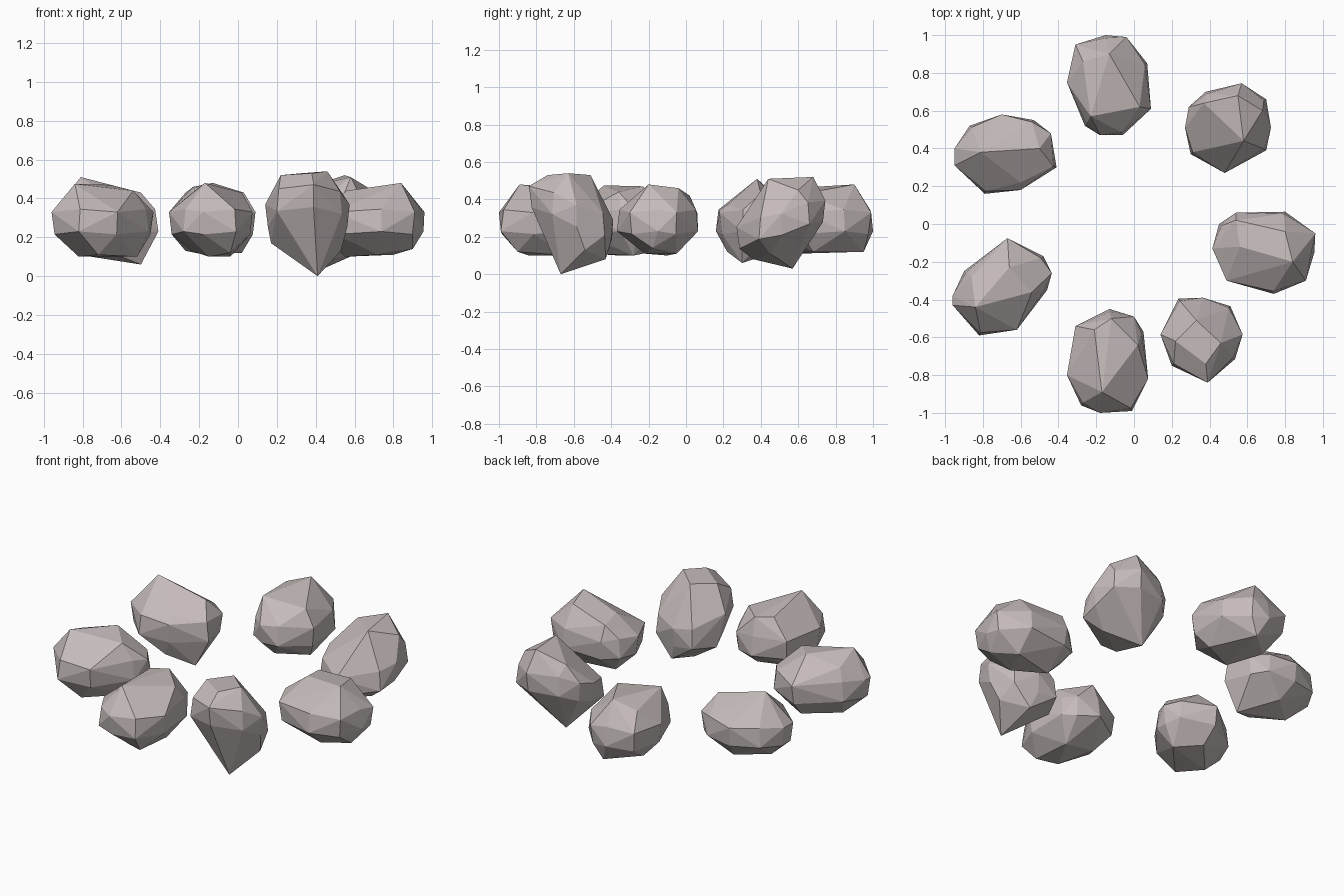
import bpy, bmesh

# One warm grey for every stone
stone = bpy.data.materials.new("warm grey stone")
stone.diffuse_color = (0.56, 0.50, 0.495, 1)


def rock(name, outline, crown, base, mid=0.28, swing=0.05, tilt=0.0):
    """Faceted boulder: hull of a plan outline (corners zigzag about mid height,
    each with a slightly inset partner), crown corners on top and base corners below.
    tilt raises the outline towards +y."""
    bm = bmesh.new()
    cx = sum(p[0] for p in outline) / len(outline)
    cy = sum(p[1] for p in outline) / len(outline)
    for i, (x, y) in enumerate(outline):
        z = mid + tilt * (y - cy)
        dz = swing if i % 2 == 0 else -swing
        bm.verts.new((x, y, z + dz))
        bm.verts.new((cx + (x - cx) * .94, cy + (y - cy) * .94, z - dz * 1.3))
    for p in crown + base:
        bm.verts.new(p)
    res = bmesh.ops.convex_hull(bm, input=bm.verts[:])
    loose = {g for g in res["geom_interior"] + res["geom_unused"]
             if isinstance(g, bmesh.types.BMVert)}
    bmesh.ops.delete(bm, geom=list(loose), context='VERTS')
    # Merge nearly flat neighbours into broad facets
    bmesh.ops.dissolve_limit(bm, angle_limit=0.12, verts=bm.verts[:], edges=bm.edges[:])
    bmesh.ops.recalc_face_normals(bm, faces=bm.faces[:])
    me = bpy.data.meshes.new(name)
    bm.to_mesh(me)
    bm.free()
    me.materials.append(stone)
    ob = bpy.data.objects.new(name, me)
    bpy.context.collection.objects.link(ob)


# Ring of seven stones, clockwise from the left
rock("rock_left_back",
     [(-.95, .40), (-.87, .52), (-.70, .58), (-.53, .55), (-.44, .48),
      (-.41, .30), (-.60, .18), (-.79, .16), (-.95, .31)],
     [(-.81, .38, .51), (-.50, .40, .43), (-.60, .22, .37)],
     [(-.50, .30, .06), (-.82, .34, .11), (-.66, .48, .12), (-.65, .22, .12)])

rock("rock_back",
     [(-.31, .95), (-.15, 1.0), (-.04, .99), (.07, .85), (.09, .61),
      (-.06, .47), (-.18, .47), (-.26, .52), (-.355, .75)],
     [(-.13, .90, .48), (.03, .62, .43), (-.23, .57, .46), (-.27, .86, .43)],
     [(-.17, .60, .11), (.02, .68, .12), (-.10, .95, .12), (-.27, .80, .13)])

rock("rock_right_back",
     [(.29, .62), (.38, .70), (.57, .745), (.70, .66), (.725, .51),
      (.70, .39), (.48, .27), (.30, .37), (.27, .51)],
     [(.55, .68, .52), (.58, .44, .51), (.37, .64, .46), (.68, .6, .45)],
     [(.42, .57, .03), (.43, .36, .08), (.60, .45, .11)],
     tilt=.3)

rock("rock_right",
     [(.415, -.13), (.45, 0), (.54, .06), (.80, .065), (.96, -.05),
      (.955, -.15), (.91, -.30), (.74, -.37), (.49, -.30)],
     [(.84, -.20, .48), (.56, -.12, .44), (.80, -.04, .46), (.54, .02, .42)],
     [(.55, -.10, .10), (.80, -.05, .11), (.72, -.22, .11), (.90, -.18, .14)])

rock("rock_right_front",
     [(.14, -.585), (.235, -.395), (.365, -.39), (.51, -.435), (.575, -.585),
      (.535, -.715), (.39, -.84), (.20, -.75)],
     [(.33, -.51, .53), (.46, -.63, .54), (.22, -.62, .52), (.38, -.74, .53)],
     [(.41, -.67, 0), (.17, -.54, .17), (.40, -.43, .08), (.53, -.54, .13)],
     mid=.32, tilt=-.4)

rock("rock_front",
     [(-.31, -.54), (-.13, -.45), (0, -.49), (.05, -.57), (.075, -.82),
      (-.01, -.99), (-.18, -1.0), (-.28, -.96), (-.355, -.80)],
     [(-.17, -.89, .48), (.02, -.64, .43), (-.21, -.56, .45), (-.12, -.50, .45)],
     [(-.15, -.84, .10), (-.04, -.64, .10), (-.24, -.64, .13), (-.04, -.90, .12)])

rock("rock_left_front",
     [(-.96, -.38), (-.90, -.25), (-.67, -.075), (-.48, -.17), (-.435, -.26),
      (-.46, -.35), (-.62, -.56), (-.82, -.59), (-.96, -.43)],
     [(-.84, -.44, .475), (-.66, -.23, .47), (-.54, -.36, .44), (-.86, -.28, .42)],
     [(-.52, -.28, .10), (-.82, -.36, .10), (-.66, -.18, .12), (-.72, -.50, .11)])
